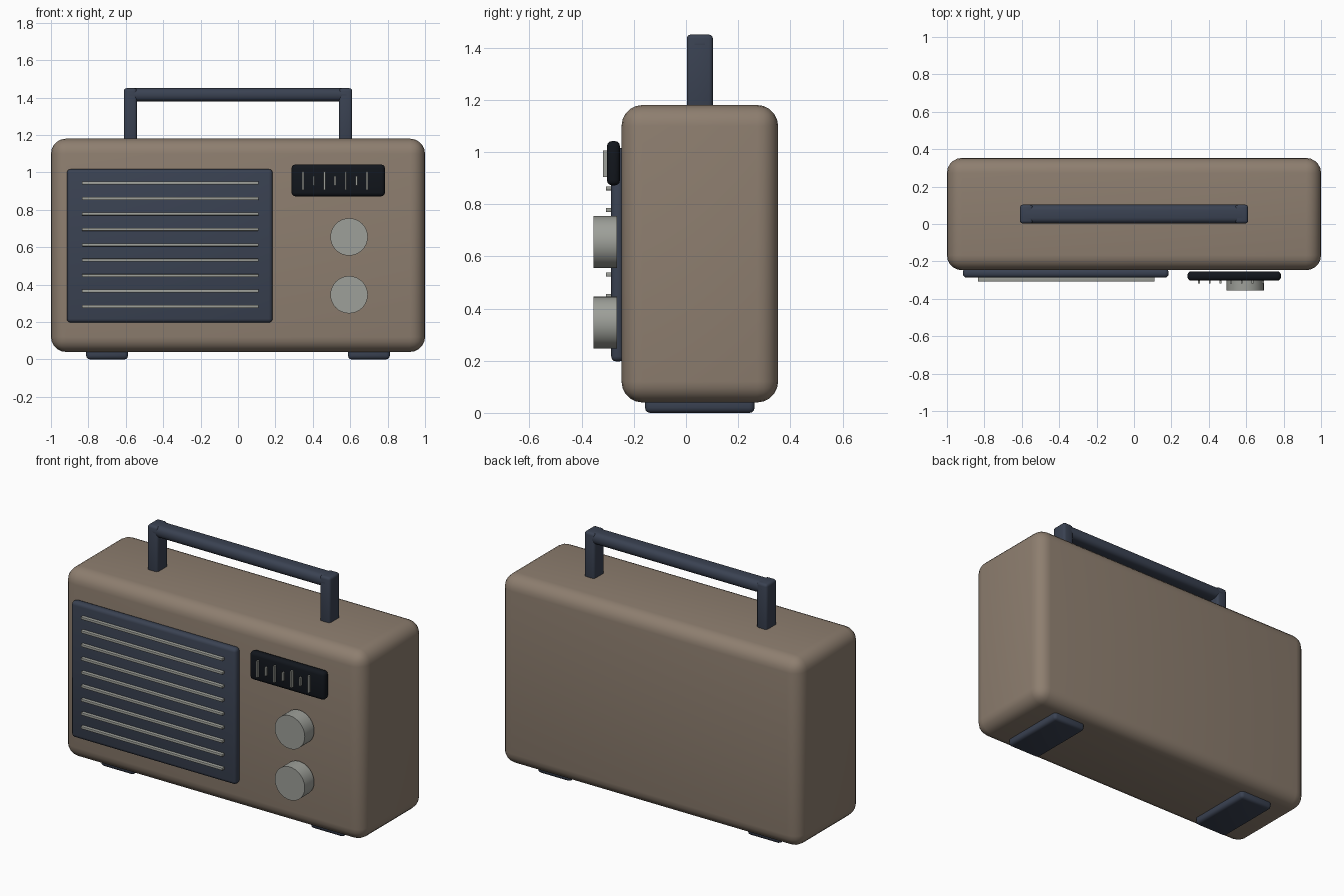
import bpy, math

if "Cube" in bpy.data.objects:
    bpy.data.objects.remove(bpy.data.objects["Cube"])


def material(name, rgb):
    m = bpy.data.materials.new(name)
    m.diffuse_color = (*rgb, 1)
    m.use_nodes = True
    m.node_tree.nodes["Principled BSDF"].inputs["Base Color"].default_value = m.diffuse_color
    return m


TAN = material("tan_case", (0.27, 0.21, 0.16))
NAVY = material("navy_trim", (0.042, 0.054, 0.084))
BLACK = material("dark_glass", (0.006, 0.008, 0.012))
SILVER = material("silver", (0.34, 0.35, 0.32))


def finish(ob, name, mat):
    ob.name = name
    ob.data.name = name
    ob.data.materials.append(mat)
    bpy.ops.object.shade_smooth_by_angle(angle=math.radians(35))
    return ob


def box(name, x, y, z, mat, bevel=0, segments=3):
    """Box from (min, max) extents on each axis, with rounded edges."""
    lo, hi = zip(x, y, z)
    bpy.ops.mesh.primitive_cube_add(
        size=1, location=[(a + b) / 2 for a, b in zip(lo, hi)])
    ob = bpy.context.object
    ob.scale = [b - a for a, b in zip(lo, hi)]
    bpy.ops.object.transform_apply(location=False, rotation=False, scale=True)
    if bevel:
        mod = ob.modifiers.new("rounding", 'BEVEL')
        mod.width = bevel
        mod.segments = segments
        mod.limit_method = 'ANGLE'
        bpy.ops.object.modifier_apply(modifier=mod.name)
    return finish(ob, name, mat)


# Case
box("case", (-1, 1), (-0.247, 0.353), (0.04, 1.18), TAN, 0.08, 5)

# Speaker panel with horizontal slats
box("speaker_panel", (-0.915, 0.185), (-0.287, -0.237), (0.197, 1.017), NAVY, 0.02)
for i in range(9):
    z = 0.283 + i * 0.0825
    box(f"speaker_slat_{i + 1}", (-0.835, 0.11), (-0.307, -0.28),
        (z - 0.008, z + 0.008), SILVER, 0.003, 2)

# Tuning display with alternating long and short marks
box("tuning_display", (0.286, 0.786), (-0.303, -0.253), (0.872, 1.042), BLACK, 0.02)
for i in range(7):
    x = 0.348 + i * 0.057
    h = 0.05 if i % 2 == 0 else 0.025
    box(f"tuning_mark_{i + 1}", (x - 0.005, x + 0.005), (-0.318, -0.298),
        (0.955 - h, 0.955 + h), SILVER)

# Knobs
for name, z in (("upper_knob", 0.655), ("lower_knob", 0.346)):
    bpy.ops.mesh.primitive_cylinder_add(
        vertices=32, radius=0.1, depth=0.09, location=(0.594, -0.31, z),
        rotation=(math.pi / 2, 0, 0))
    finish(bpy.context.object, name, SILVER)

# Carrying handle and feet, mirrored left and right
box("handle_bar", (-0.61, 0.61), (0.003, 0.103), (1.38, 1.45), NAVY, 0.03, 4)
for side, s in (("left", -1), ("right", 1)):
    box(f"{side}_handle_post", sorted((s * 0.54, s * 0.61)), (0.003, 0.103),
        (1.15, 1.45), NAVY, 0.015)
    box(f"{side}_foot", sorted((s * 0.588, s * 0.812)), (-0.157, 0.263),
        (0, 0.06), NAVY, 0.02)
